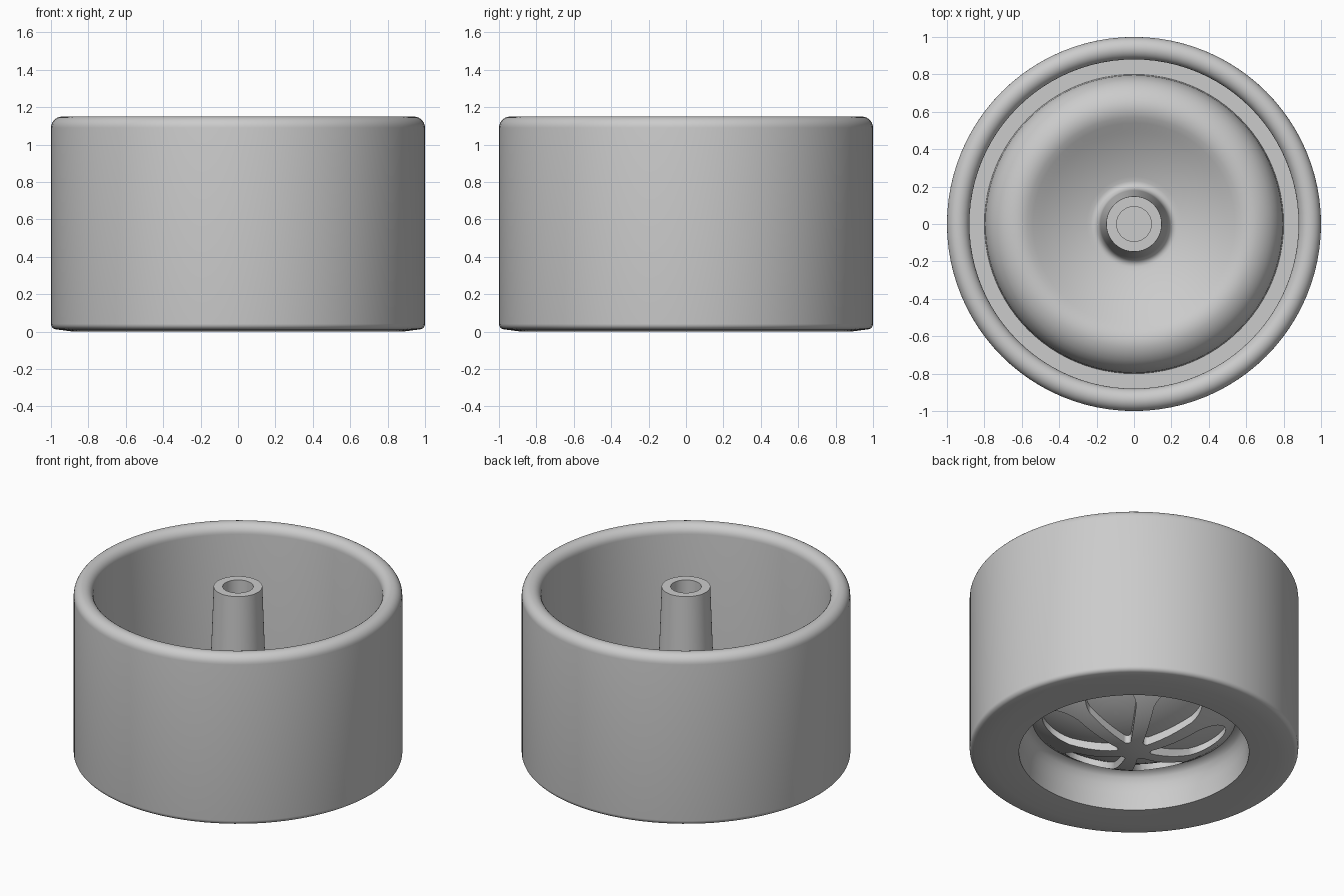
import bpy, bmesh, math
from mathutils import Vector, Matrix

cube = bpy.data.objects.get("Cube")
if cube:
    bpy.data.objects.remove(cube, do_unlink=True)

grey = bpy.data.materials.new("plain grey")
grey.use_nodes = True
colour = (0.6, 0.6, 0.6, 1)
grey.diffuse_color = colour
grey.node_tree.nodes["Principled BSDF"].inputs["Base Color"].default_value = colour


def make_object(name, bm):
    bmesh.ops.remove_doubles(bm, verts=bm.verts, dist=1e-5)
    bmesh.ops.recalc_face_normals(bm, faces=bm.faces)
    mesh = bpy.data.meshes.new(name)
    bm.to_mesh(mesh)
    bm.free()
    mesh.materials.append(grey)
    obj = bpy.data.objects.new(name, mesh)
    bpy.context.collection.objects.link(obj)
    return obj


def lathe(name, profile, steps=96):
    """Spin an (r, z) profile, whose ends lie on the axis, into a solid."""
    bm = bmesh.new()
    verts = [bm.verts.new((r, 0, z)) for r, z in profile]
    edges = [bm.edges.new(pair) for pair in zip(verts, verts[1:])]
    bmesh.ops.spin(bm, geom=verts + edges, cent=(0, 0, 0), axis=(0, 0, 1),
                   angle=math.tau, steps=steps)
    return make_object(name, bm)


def arc(cx, cz, radius, start, end, steps=6):
    angles = [math.radians(start + (end - start) * i / steps) for i in range(steps + 1)]
    return [(cx + radius * math.cos(a), cz + radius * math.sin(a)) for a in angles]


def dish(base, curve, r0, r1, steps=12):
    """Points of a parabolic dish between two radii."""
    radii = [r0 + (r1 - r0) * i / steps for i in range(steps + 1)]
    return [(r, base + curve * r * r) for r in radii]


def smooth(obj):
    bpy.ops.object.select_all(action='DESELECT')
    obj.select_set(True)
    bpy.context.view_layer.objects.active = obj
    bpy.ops.object.shade_smooth_by_angle(angle=math.radians(35))


# Hollow axle post with a filleted foot, then the dished back
profile = [(0, 0.5), (0.093, 0.5), (0.093, 1.15), (0.148, 1.15), (0.18, 0.27)]
profile += [(0.182, 0.22), (0.188, 0.195), (0.2, 0.178), (0.215, 0.171)]
profile += dish(0.14, 0.6, 0.23, 0.51)
# Rounded shoulder and ledge
profile += [(0.54, 0.314), (0.57, 0.332), (0.6, 0.342), (0.63, 0.345), (0.66, 0.341),
            (0.695, 0.328), (0.73, 0.305), (0.76, 0.272), (0.782, 0.23), (0.795, 0.18),
            (0.8, 0.1), (0.88, 0.1)]
# Rolled rim, outer wall and underside
profile += arc(0.94, 1.09, 0.06, 180, 0, 14)
profile += arc(0.97, 0.042, 0.03, 0, -80) + [(0.88, 0), (0.7, 0.01)]
# Recess wall curving into a groove around the slot floor
profile += [(0.695, 0.13), (0.686, 0.18), (0.67, 0.22), (0.648, 0.243), (0.62, 0.25),
            (0.595, 0.237), (0.582, 0.231)]
profile += dish(0.07, 0.58, 0.578, 0)
smooth(lathe("wheel_shell", profile))

# Domed spoke face
spokes = lathe("spoke_face", dish(0.015, 0.62, 0, 0.594) + dish(0.075, 0.58, 0.594, 0))

# Six teardrop slots cut between the spokes
bm = bmesh.new()
outline = arc(0.41, 0, 0.155, -105, 105, 18) + arc(0.125, 0, 0.025, 105, 255, 8)
for k in range(6):
    turn = Matrix.Rotation(math.tau * (k + 0.5) / 6, 3, 'Z')
    low = [bm.verts.new(turn @ Vector((x, y, -0.2))) for x, y in outline]
    high = [bm.verts.new(turn @ Vector((x, y, 0.5))) for x, y in outline]
    bm.faces.new(low[::-1])
    bm.faces.new(high)
    for i in range(len(low)):
        j = (i + 1) % len(low)
        bm.faces.new((low[i], low[j], high[j], high[i]))
cutter = make_object("slot_cutter", bm)
cutter.hide_render = True

cut = spokes.modifiers.new("slots", 'BOOLEAN')
cut.operation = 'DIFFERENCE'
cut.solver = 'EXACT'
cut.object = cutter
bpy.context.view_layer.objects.active = spokes
bpy.ops.object.modifier_apply(modifier=cut.name)
bpy.data.objects.remove(cutter, do_unlink=True)
smooth(spokes)
